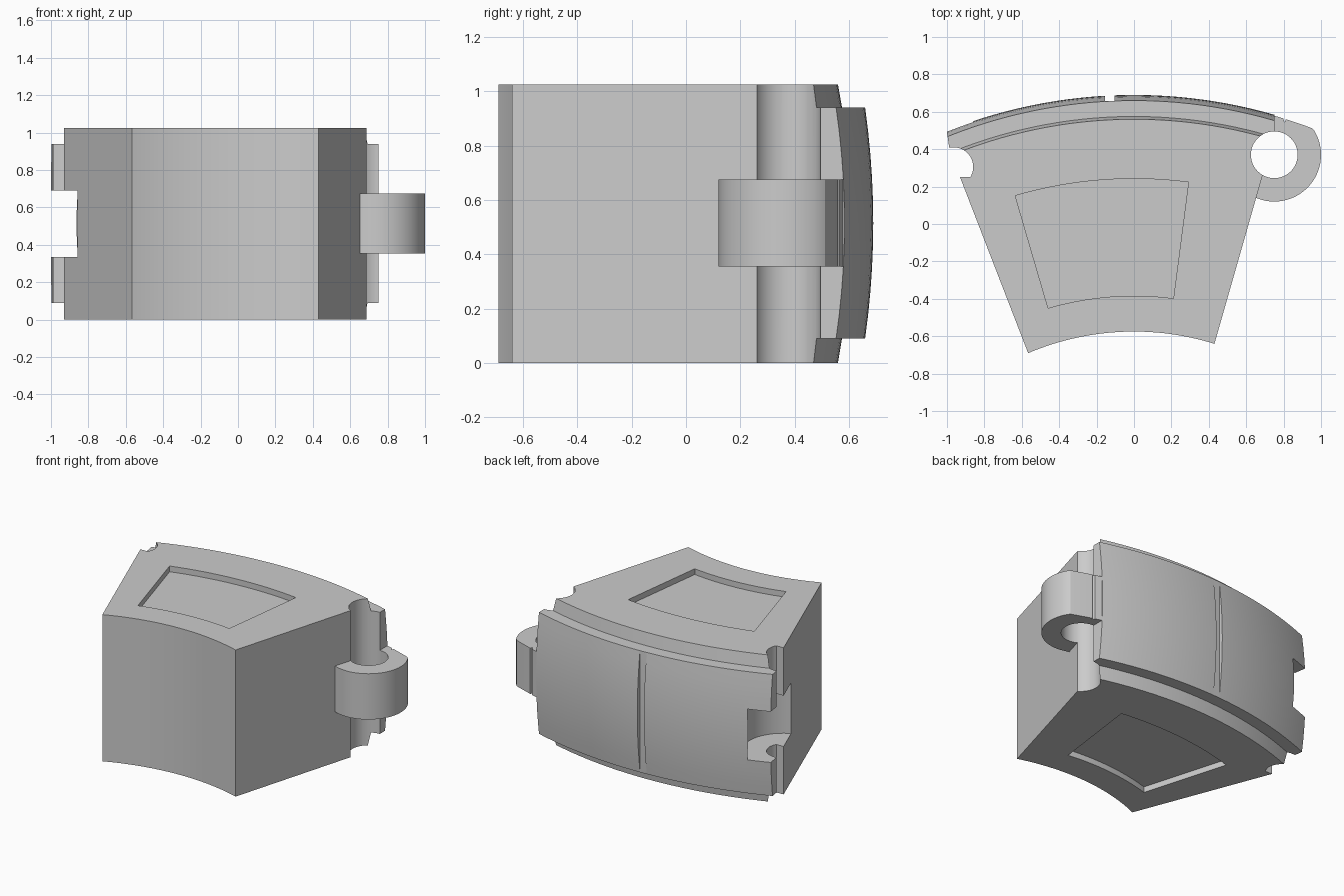
import bpy, bmesh
from math import sin, cos, pi, radians, hypot
from mathutils import Vector

cube = bpy.data.objects.get("Cube")
if cube:
    bpy.data.objects.remove(cube, do_unlink=True)

AXIS_Y = -2.02            # centre of the ring the segment belongs to
HEIGHT = 1.025
PIN = (0.75, 0.37)        # hinge hole on the left side
SOCKET = (-0.965, 0.305)  # matching socket on the right side

grey = bpy.data.materials.new("plain_grey")
grey.use_nodes = True
GREY = (0.6, 0.6, 0.6, 1)
grey.diffuse_color = GREY
grey.node_tree.nodes["Principled BSDF"].inputs["Base Color"].default_value = GREY


def make_object(name, bm):
    bmesh.ops.recalc_face_normals(bm, faces=bm.faces)
    mesh = bpy.data.meshes.new(name)
    bm.to_mesh(mesh)
    bm.free()
    mesh.materials.append(grey)
    obj = bpy.data.objects.new(name, mesh)
    bpy.context.collection.objects.link(obj)
    return obj


def on_ring(radius, degrees):
    a = radians(degrees)
    return (radius * sin(a), AXIS_Y + radius * cos(a))


def arc(centre, radius, start, end, steps):
    angles = [radians(start + (end - start) * i / steps) for i in range(steps + 1)]
    return [(centre[0] + radius * cos(a), centre[1] + radius * sin(a)) for a in angles]


def prism(name, outline, z0, z1):
    """Extrude a plan outline between two heights."""
    bm = bmesh.new()
    face = bm.faces.new([bm.verts.new((x, y, z0)) for x, y in outline])
    top = bmesh.ops.extrude_face_region(bm, geom=[face])["geom"]
    bmesh.ops.translate(bm, vec=(0, 0, z1 - z0),
                        verts=[v for v in top if isinstance(v, bmesh.types.BMVert)])
    return make_object(name, bm)


def sweep(name, profile, planes, steps=40):
    """Turn a (radius, z) profile about the ring axis and trim its ends."""
    bm = bmesh.new()
    rings = []
    for i in range(steps + 1):
        a = -30 + 56 * i / steps
        rings.append([bm.verts.new((*on_ring(r, a), z)) for r, z in profile])
    n = len(profile)
    for a, b in zip(rings, rings[1:]):
        for j in range(n):
            bm.faces.new((a[j], a[(j + 1) % n], b[(j + 1) % n], b[j]))
    bm.faces.new(rings[0])
    bm.faces.new(rings[-1])
    bmesh.ops.recalc_face_normals(bm, faces=bm.faces)
    for point, normal in planes:
        cut = bmesh.ops.bisect_plane(bm, geom=bm.verts[:] + bm.edges[:] + bm.faces[:],
                                     plane_co=(*point, 0), plane_no=(*normal, 0),
                                     clear_outer=True)["geom_cut"]
        bmesh.ops.contextual_create(bm, geom=[e for e in cut if isinstance(e, bmesh.types.BMEdge)])
    return make_object(name, bm)


def combine(target, tool, operation):
    mod = target.modifiers.new(tool.name, "BOOLEAN")
    mod.operation, mod.object, mod.solver = operation, tool, "EXACT"
    graph = bpy.context.evaluated_depsgraph_get()
    mesh = bpy.data.meshes.new_from_object(target.evaluated_get(graph))
    target.modifiers.clear()
    target.data = mesh
    bpy.data.objects.remove(tool, do_unlink=True)


# Wedge-shaped body with a slightly crowned outer wall
body = sweep("segment_body",
             [(1.445, 0), (2.58, 0), (2.595, 0.09), (2.595, 0.94), (2.58, HEIGHT), (1.445, HEIGHT)],
             [((-0.57, -0.68), (-0.93, -0.36)), ((0.43, -0.64), (0.91, -0.26))])

# Raised outer band, bulging at mid height
crown = [(2.68 + 0.03 * (1 - (i / 5 - 1) ** 2), 0.09 + 0.085 * i) for i in range(11)]
band = sweep("outer_band", [(2.5, 0.09)] + crown + [(2.5, 0.94)],
             [((-1, 0.49), (-1, -0.15)), ((0.75, 0), (1, 0))])

# Hinge lug, trimmed to the ring's outer radius
lug_outline = []
for x, y in arc(PIN, 0.25, 0, 360, 72)[:-1]:
    k = min(1, 2.705 / hypot(x, y - AXIS_Y))
    lug_outline.append((x * k, AXIS_Y + (y - AXIS_Y) * k))
lug = prism("hinge_lug", lug_outline, 0.355, 0.675)

# Pin hole, socket groove and clearance for the neighbouring lug
pin_hole = prism("pin_hole", arc(PIN, 0.125, 0, 360, 48)[:-1], -0.1, 1.2)
socket = prism("socket_groove", arc(SOCKET, 0.105, 90, -31, 20) + [(-1.2, 0.25), (-1.2, 0.41)], -0.1, 1.2)
clearance = prism("lug_clearance", arc(SOCKET, 0.264, 0, 360, 64)[:-1], 0.335, 0.69)

# Slot in the band and small vee beside the lug
slot = prism("band_slot", [(-0.155, 0.658), (-0.105, 0.658), (-0.105, 0.8), (-0.155, 0.8)], -0.1, 1.2)
vee = prism("lug_vee", [(0.805, 0.543), (0.83, 0.6), (0.785, 0.6)], 0.3, 0.72)

# Shallow pockets in the top and bottom faces
angles = [-16.3 + 23.7 * i / 16 for i in range(17)]
pocket_outline = [on_ring(2.262, a) for a in angles] + [on_ring(1.636, a) for a in reversed(angles)]
pockets = [prism("bottom_pocket", pocket_outline, -0.1, 0.04),
           prism("top_pocket", pocket_outline, HEIGHT - 0.04, 1.2)]

for part in (band, lug):
    combine(body, part, "UNION")
for cutter in [pin_hole, socket, clearance, slot, vee] + pockets:
    combine(body, cutter, "DIFFERENCE")

bpy.ops.object.select_all(action="DESELECT")
body.select_set(True)
bpy.context.view_layer.objects.active = body
bpy.ops.object.shade_smooth_by_angle(angle=radians(20))
